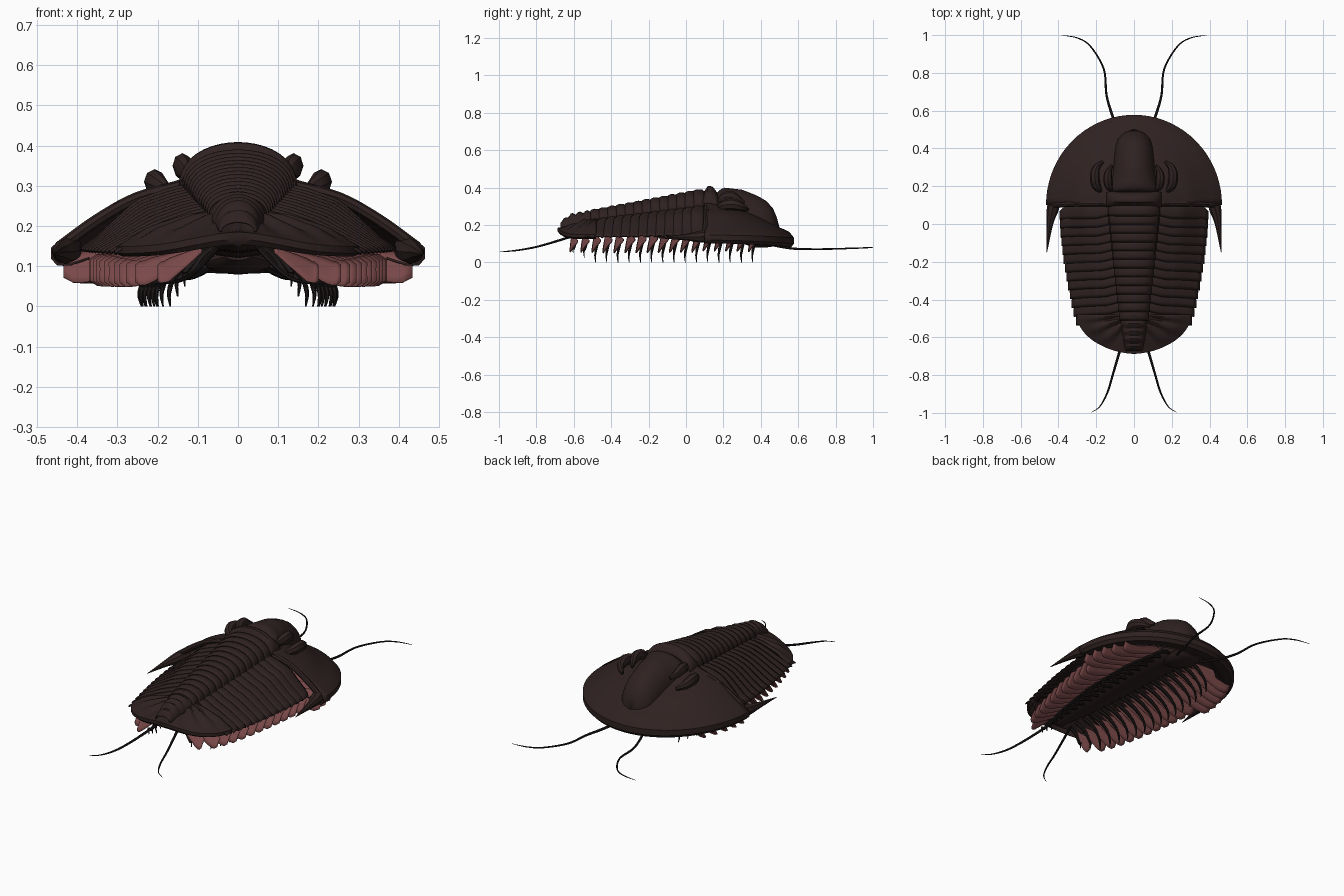
import bpy, bmesh, math
from mathutils import Vector

if "Cube" in bpy.data.objects:
    bpy.data.objects.remove(bpy.data.objects["Cube"])


def material(name, col):
    m = bpy.data.materials.new(name)
    m.diffuse_color = (*col, 1)
    m.use_nodes = True
    m.node_tree.nodes["Principled BSDF"].inputs["Base Color"].default_value = m.diffuse_color
    return m


SHELL = material("dark_brown_shell", (0.028, 0.0155, 0.015))
GILL = material("dusky_red_gill", (0.195, 0.066, 0.066))
LIMB = material("black_brown_limb", (0.013, 0.009, 0.009))


def lerp(pts, x):
    """Piecewise linear lookup in (x, y) pairs."""
    for (a, p), (b, q) in zip(pts, pts[1:]):
        if x <= b:
            return p + (q - p) * max(0, (x - a) / (b - a))
    return pts[-1][1]


def smooth_path(pts, n=6):
    """Catmull-Rom points through (x, y, z, radius) stations."""
    out = []
    for i in range(len(pts) - 1):
        p = [pts[max(0, min(len(pts) - 1, j))] for j in (i - 1, i, i + 1, i + 2)]
        for k in range(n):
            t = k / n
            out.append([0.5 * (2 * b + (c - a) * t + (2 * a - 5 * b + 4 * c - d) * t * t
                               + (3 * b - a - 3 * c + d) * t ** 3) for a, b, c, d in zip(*p)])
    return out + [list(pts[-1])]


def add_grid(bm, f, nu, nv):
    """Surface patch f(u, v), with u and v running 0..1."""
    rows = [[bm.verts.new(f(i / nu, j / nv)) for j in range(nv + 1)] for i in range(nu + 1)]
    for a, b in zip(rows, rows[1:]):
        for j in range(nv):
            bm.faces.new((a[j], b[j], b[j + 1], a[j + 1]))


def add_tube(bm, pts, sides=8, n=6, flat=1.0):
    """Closed tapering tube; flat squashes the section in its upward direction."""
    path = smooth_path(pts, n)
    rings = []
    for i, p in enumerate(path):
        d = (Vector(path[min(i + 1, len(path) - 1)][:3]) - Vector(path[max(i - 1, 0)][:3])).normalized()
        ref = Vector((0, 0, 1)) if abs(d.z) < 0.9 else Vector((0, 1, 0))
        s = d.cross(ref).normalized()
        up = s.cross(d)
        r = max(p[3], 0.0005)
        rings.append([bm.verts.new(Vector(p[:3]) + s * r * math.cos(math.tau * k / sides)
                                   + up * r * flat * math.sin(math.tau * k / sides)) for k in range(sides)])
    for a, b in zip(rings, rings[1:]):
        for k in range(sides):
            bm.faces.new((a[k], a[(k + 1) % sides], b[(k + 1) % sides], b[k]))
    bm.faces.new(rings[0][::-1])
    bm.faces.new(rings[-1])


def finish(name, bm, mat, mirror=True, thick=0.0):
    bmesh.ops.remove_doubles(bm, verts=bm.verts, dist=0.0002)
    bmesh.ops.recalc_face_normals(bm, faces=bm.faces)
    me = bpy.data.meshes.new(name)
    bm.to_mesh(me)
    bm.free()
    me.materials.append(mat)
    me.shade_smooth()
    me.set_sharp_from_angle(angle=math.radians(35))
    ob = bpy.data.objects.new(name, me)
    bpy.context.collection.objects.link(ob)
    if mirror:
        ob.modifiers.new("mirror", 'MIRROR').use_clip = True
    if thick:
        s = ob.modifiers.new("thickness", 'SOLIDIFY')
        s.thickness = thick
        s.offset = 0
    return ob


# Head shield: half-ellipse dome rolling under at the rim
SIDE = [(0, .335), (.3, .315), (.4, .3), (.65, .258), (.86, .19), (.97, .158), (1, .145)]
FRONT = [(0, .33), (.4, .285), (.65, .235), (.83, .185), (.94, .165), (1, .13)]
UNDER = [(1.0, -.025), (.97, -.04), (.9, -.04), (.8, -.025)]


def head(u, v):
    a = u * math.pi / 2
    k = round(v * 24)
    b = math.sin(a) ** 2
    r, dz = (k / 20, 0) if k <= 20 else UNDER[k - 21]
    z = lerp(SIDE, r) * (1 - b) + lerp(FRONT, r) * b if k <= 20 else .145 - .02 * b + dz
    return (.463 * r * math.cos(a), .1 + .475 * r * math.sin(a), z)


bm = bmesh.new()
add_grid(bm, head, 18, 24)
finish("head_shield", bm, SHELL, thick=.006)

# Central head lobe and the ring behind it
TOP = [(.17, .375), (.2, .398), (.3, .386), (.38, .355), (.43, .325), (.465, .285), (.488, .23), (.5, .18)]
WIDE = [(.17, .135), (.25, .115), (.4, .1), (.45, .085), (.48, .055), (.5, .005)]


def arch(y, w, top, base, u):
    a = u * math.pi / 2
    return (w * math.sin(a), y, base + (top - base) * math.cos(a) ** .9 if u < 1 else base)


bm = bmesh.new()
add_grid(bm, lambda u, v: arch(.17 + .33 * v, lerp(WIDE, .17 + .33 * v), lerp(TOP, .17 + .33 * v),
                               .28 - .11 * v, u), 10, 18)
RING = [(0, .36), (.3, .405), (.6, .408), (1, .365)]
add_grid(bm, lambda u, v: arch(.09 + .08 * v, .145, lerp(RING, v), .30, u), 10, 6)
finish("head_lobe", bm, SHELL, thick=.004)

# Eyes, inner eye lobes, rear border ridge and cheek spines
bm = bmesh.new()
add_tube(bm, [(.165, .33, .28, .008), (.198, .3, .295, .019), (.208, .25, .31, .026),
              (.198, .2, .303, .022), (.165, .165, .28, .008)], 8, 4, 1.2)
add_tube(bm, [(.118, .31, .32, .008), (.135, .275, .335, .018), (.139, .24, .35, .024),
              (.133, .2, .343, .021), (.118, .175, .325, .008)], 8, 4, 1.3)
finish("eyes", bm, SHELL)
bm = bmesh.new()
add_tube(bm, [(.13, .11, .30, .018), (.25, .108, .27, .015), (.35, .105, .215, .015), (.44, .1, .15, .015)], 8, 4)
add_tube(bm, [(.415, .14, .145, .03), (.43, .08, .137, .032), (.446, 0, .135, .018), (.461, -.15, .13, .001)], 8, 5)
finish("cheek_spines", bm, SHELL)

# Thorax: thirteen overlapping segments, each an arched ring with side plates
N = 13


def half_width(y):
    t = min(1, max(0, (.09 - y) / .56))
    return .392 - .09 * t ** 1.6


bm = bmesh.new()
for i in range(N):
    t = i / (N - 1)
    y0 = .1 - .046 * i
    hw, aw, top, zf = half_width(y0), .137 - .062 * t, .385 - .105 * t, .298 - .07 * t

    def segment(u, v):
        lift = lerp([(0, -.006), (.25, .001), (.7, .003), (1, -.003)], v)
        if u <= .4:
            x, y, z = arch(0, aw, top, zf, u / .4)
            return (x, y0 - .058 * v, z + 1.5 * lift)
        s = (u - .4) / .6
        z = lerp([(0, zf), (.12, zf - .006), (.45, zf - .036), (.85, .168 - .012 * t), (1, .145 - .01 * t)], s)
        pinch = lerp([(0, 1), (.88, 1), (1, .6)], s)
        length = .058 + .014 * min(1, s * 4)
        return (aw + (hw - aw) * s, y0 - length * (1 - (1 - v) * pinch) - (.004 + .01 * t) * s * s,
                z + lift)

    add_grid(bm, segment, 20, 4)
finish("thorax_segments", bm, SHELL, thick=.005)

# Tail shield: ribbed half-ellipse with a ringed centre lobe
def tail(u, v):
    a = u * math.pi / 2
    k = round(v * 15)
    r = k / 12 if k <= 12 else (1, .96, .85)[k - 13]
    b = math.sin(a) ** 2
    z = lerp([(0, .235), (.4, .222), (.75, .19), (1, .148 + .035 * b ** 3)], r)
    if k > 12:
        z += (-.015, -.028, -.02)[k - 13]
    else:
        z += .007 * math.sin(a * 16) * math.sin(math.pi * r)
    return (.3 * r * math.cos(a) ** 1.15 if u < 1 else 0, -.48 - .205 * r * math.sin(a), z)


bm = bmesh.new()
add_grid(bm, tail, 32, 15)
add_grid(bm, lambda u, v: arch(-.48 - .19 * v, .078 - .035 * v,
                               lerp([(0, .28), (.7, .255), (1, .215)], v) + .006 * math.sin(v * 30),
                               .215 - .03 * v, u), 8, 24)
finish("tail_shield", bm, SHELL, thick=.005)

# Soft underside and mouth plate
bm = bmesh.new()
add_tube(bm, [(0, .42, .16, .05), (0, .3, .17, .1), (0, 0, .18, .1), (0, -.35, .17, .07), (0, -.62, .165, .03)],
         12, 5, .5)
add_tube(bm, [(0, .5, .11, .03), (0, .45, .11, .08), (0, .36, .11, .08), (0, .28, .125, .03)], 12, 4, .35)
finish("underside", bm, SHELL, mirror=False)

# Walking legs and feathery gill blades, one pair per segment
legs, gills = bmesh.new(), bmesh.new()
for i in range(17):
    y = .36 - .06 * i
    k = lerp([(-.62, .4), (-.4, .75), (-.1, 1), (.2, 1), (.36, .8)], y)
    foot = .05 * max(0, (-.48 - y) / .12)
    add_tube(legs, [(.05, y, .15, .01), (.05 + .09 * k, y + .008, .12, .01), (.05 + .17 * k, y, .075, .008),
                    (.05 + .195 * k, y - .006, .035 + foot, .0055), (.05 + .19 * k, y - .003, foot, .002)], 6, 3)
    if y > .1:
        xt = .435 * math.sqrt(1 - ((y - .1) / .48) ** 2)
    else:
        xt = half_width(y) - .02 if y > -.46 else .28 * math.sqrt(max(.1, 1 - ((y + .46) / .2) ** 2))
    tip = .082 + .12 * max(0, xt - .3)

    def blade(u, v):
        w = lerp([(0, .01), (.3, .028), (.75, .05), (.93, .048), (1, .032)], u) * (.5 + .5 * k)
        s = 2 * v - 1
        return (.09 + (xt - .09) * u, y - .008 + .01 * u + s * w * .6,
                .14 - (.14 - tip) * min(1, u * 1.15) + s * w * .8 + .004 * (1 - s * s))

    add_grid(gills, blade, 14, 4)
finish("walking_legs", legs, LIMB)
finish("gill_blades", gills, GILL, thick=.004)

# Antennae at the head and feelers at the tail
bm = bmesh.new()
add_tube(bm, [(.06, .42, .1, .007), (.11, .56, .075, .007), (.145, .68, .07, .006), (.16, .82, .073, .005),
              (.23, .94, .077, .004), (.3, .985, .079, .003), (.385, .999, .08, .001)], 6, 6)
finish("antennae", bm, LIMB)
bm = bmesh.new()
add_tube(bm, [(.05, -.58, .15, .008), (.075, -.67, .12, .007), (.11, -.79, .085, .006), (.14, -.89, .066, .005),
              (.18, -.965, .058, .003), (.228, -.999, .055, .001)], 6, 6)
finish("tail_feelers", bm, LIMB)
